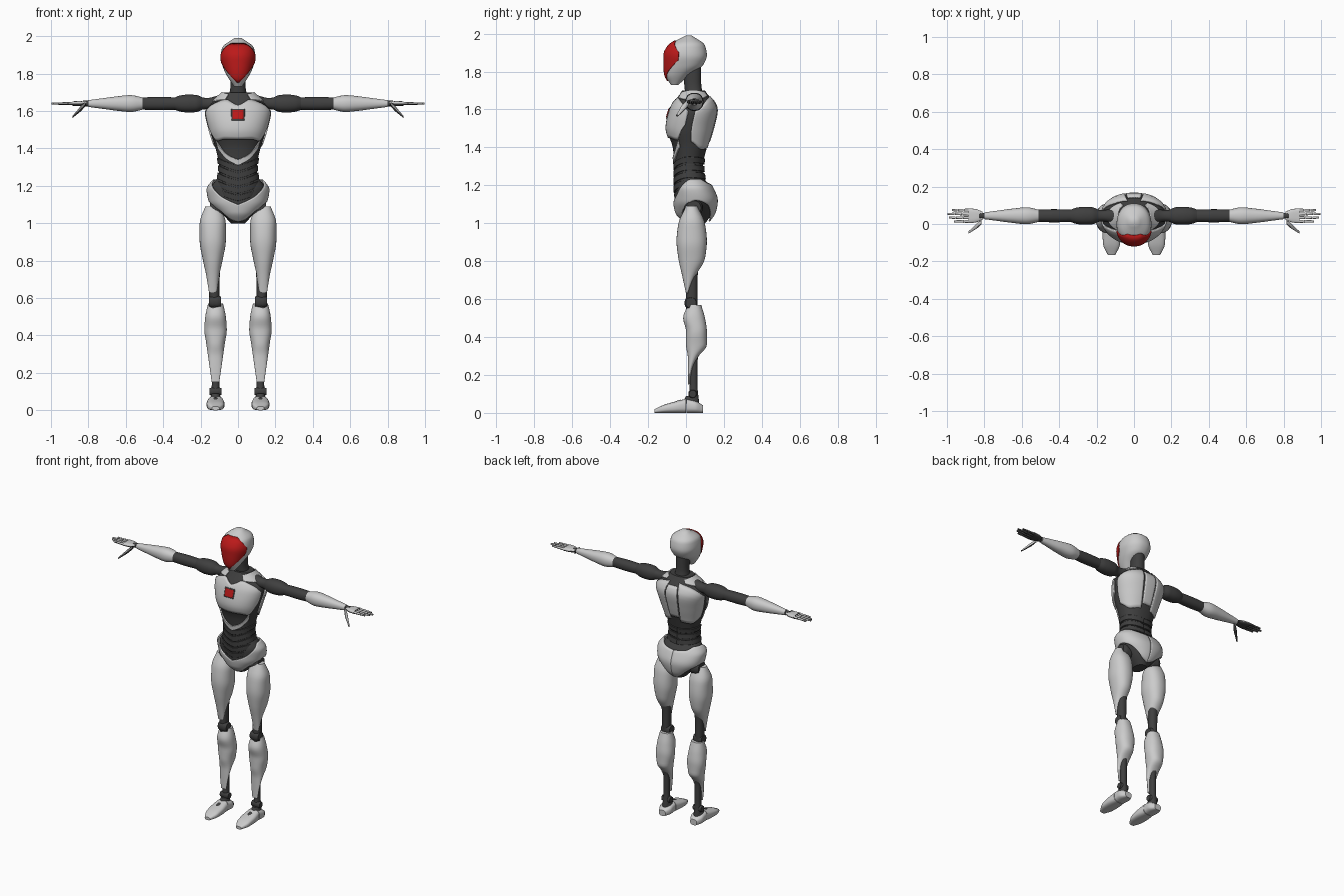
import bpy, bmesh, math

cube = bpy.data.objects.get("Cube")
if cube:
    bpy.data.objects.remove(cube, do_unlink=True)


def material(name, color):
    mat = bpy.data.materials.new(name)
    mat.use_nodes = True
    mat.diffuse_color = (*color, 1)
    mat.node_tree.nodes["Principled BSDF"].inputs["Base Color"].default_value = (*color, 1)
    return mat


WHITE = material("light grey shell", (.6, .6, .6))
DARK = material("dark grey frame", (.05, .05, .05))
RED = material("red visor", (.5, .01, .01))


def spaced(start, end, rows):
    """Give evenly spaced stations to a list of rows."""
    step = (end - start) / (len(rows) - 1)
    return [(start + step * i, *row) for i, row in enumerate(rows)]


def profile(start, end, rows, at=(0, 0), drift=(0, 0)):
    """Stations of a body; a row is a radius, two radii, or half width, near and far edge."""
    sections = []
    for row in rows:
        row = row if isinstance(row, tuple) else (row, row)
        half, near, far = row if len(row) == 3 else (row[0], -row[1], row[1])
        sections.append((-half, half, near, far))
    table = []
    for t, left, right, near, far in spaced(start, end, sections):
        u = at[0] + drift[0] * (t - start)
        v = at[1] + drift[1] * (t - start)
        table.append((t, u + left, u + right, v + near, v + far))
    return table


def sample(table, t):
    """Smooth interpolation between evenly spaced stations, without overshoot."""
    last = len(table) - 1
    place = (t - table[0][0]) / (table[last][0] - table[0][0]) * last
    k = min(max(int(place), 0), last - 1)
    f = place - k

    def slope(i, column):
        steps = [table[j + 1][column] - table[j][column] for j in (i - 1, i) if 0 <= j < last]
        if len(steps) == 1:
            return steps[0]
        before, after = steps
        return 2 * before * after / (before + after) if before * after > 0 else 0

    values = []
    for column in range(1, len(table[0])):
        a, b = table[k][column], table[k + 1][column]
        bend = (1 - f) * slope(k, column) - f * slope(k + 1, column)
        values.append(a + (b - a) * f * f * (3 - 2 * f) + f * (1 - f) * bend)
    return values


def oval_point(table, t, angle, power, grow=0):
    left, right, near, far = sample(table, t)
    s, c = math.sin(angle), math.cos(angle)
    u = (left + right) / 2 + ((right - left) / 2 + grow) * math.copysign(abs(s) ** power, s)
    v = (near + far) / 2 - ((far - near) / 2 + grow) * math.copysign(abs(c) ** power, c)
    return u, v


def finish(name, bm, materials, rule=None):
    bmesh.ops.recalc_face_normals(bm, faces=bm.faces)
    if rule:
        for face in bm.faces:
            face.material_index = rule(face)
    mesh = bpy.data.meshes.new(name)
    bm.to_mesh(mesh)
    bm.free()
    for mat in materials:
        mesh.materials.append(mat)
    ob = bpy.data.objects.new(name, mesh)
    bpy.context.collection.objects.link(ob)
    bpy.ops.object.select_all(action='DESELECT')
    ob.select_set(True)
    bpy.context.view_layer.objects.active = ob
    bpy.ops.object.shade_smooth_by_angle(angle=math.radians(40))
    return ob


def loft(name, materials, table, axis='z', side=1, power=.9, segments=32, rule=None):
    """Closed body through the oval stations of a profile."""
    bm = bmesh.new()
    rings = []
    count = (len(table) - 1) * 5
    for i in range(count + 1):
        t = table[0][0] + (table[-1][0] - table[0][0]) * i / count
        ring = []
        for j in range(segments):
            u, v = oval_point(table, t, math.tau * j / segments, power)
            x, y, z = {'z': (u, v, t), 'x': (t, u, v), 'y': (u, t, v)}[axis]
            ring.append(bm.verts.new((x * side, y, z)))
        rings.append(ring)
    for lower, upper in zip(rings, rings[1:]):
        for j in range(segments):
            n = (j + 1) % segments
            bm.faces.new((lower[j], lower[n], upper[n], upper[j]))
    bm.faces.new(rings[0])
    bm.faces.new(rings[-1])
    finish(name, bm, materials, rule)


def plate(name, mat, table, start, end, edges, side=0, grow=.004):
    """Thin shell over a body between two angles from the front; edges are low and high z."""
    outline = spaced(start, end, edges)
    first = start if side else -end
    columns = []
    count = max(6, int((end - first) / 4))
    for i in range(count + 1):
        angle = first + (end - first) * i / count
        low, high = sample(outline, angle if side else abs(angle))
        column = []
        for j in range(13):
            z = low + (high - low) * j / 12
            x, y = oval_point(table, z, math.radians(angle), .9, grow)
            column.append((x * (side or 1), y, z))
        columns.append(column)
    bm = bmesh.new()
    columns = [[bm.verts.new(point) for point in column] for column in columns]
    for a, b in zip(columns, columns[1:]):
        for j in range(12):
            bm.faces.new((a[j], b[j], b[j + 1], a[j + 1]))
    ob = finish(name, bm, [mat])
    thickness = ob.modifiers.new("thickness", 'SOLIDIFY')
    thickness.thickness = .008
    thickness.offset = 0


# Head, visor and neck
head = profile(1.73, 1.99, [(.02, -.08, -.04), (.055, -.11, .02), (.08, -.115, .09),
                            (.093, -.115, .11), (.085, -.09, .1), (.02, 0, .03)])
loft("head_shell", [WHITE], head, segments=48)
plate("visor", RED, head, 0, 74, [(1.75, 1.96), (1.77, 1.96), (1.81, 1.94), (1.86, 1.9)],
      grow=.001)
loft("neck", [DARK], profile(1.64, 1.84, [(.06, 0, .1), (.04, -.01, .08), (.04, -.02, .08)]))

# Torso
torso = profile(1.1, 1.7, [(.09, -.05, .09), (.11, -.06, .1), (.1, -.06, .09), (.12, -.07, .11),
                           (.15, -.1, .14), (.17, -.08, .16), (.08, -.02, .1)])
loft("torso_frame", [DARK], torso, segments=48)
plate("chest_plate", WHITE, torso, 0, 80,
      [(1.45, 1.63), (1.45, 1.66), (1.44, 1.64), (1.52, 1.59)])
plate("rib_plate", WHITE, torso, 0, 58, [(1.31, 1.34), (1.34, 1.37), (1.4, 1.44)])
plate("spine_plate", WHITE, torso, 168, 192, [(1.43, 1.65), (1.43, 1.65)], side=1)
for i in range(5):
    z = 1.12 + i * .04
    plate(f"waist_band_{i + 1}", DARK, torso, 0, 180,
          [(z, z + .03), (z + .04, z + .07), (z + .03, z + .06)], grow=.003)

# Chest badge
for name, mat, half, grow in (("badge_frame", DARK, .03, .007), ("badge", RED, .024, .01)):
    plate(name, mat, torso, 0, half * 330, [(1.58 - half, 1.58 + half)] * 2, grow=grow)

# Pelvis
hips = [(.04, 0, .11), (.1, -.05, .15), (.15, -.06, .16), (.16, -.06, .14), (.12, -.05, .1)]
pelvis = profile(1, 1.24, hips)
loft("pelvis_frame", [DARK], profile(1, 1.24, [tuple(.93 * n for n in row) for row in hips]))
plate("pelvis_shell", WHITE, pelvis, 0, 180,
      [(1.01, 1.1), (1.02, 1.14), (1.08, 1.2), (1.12, 1.23), (1.1, 1.23), (1.03, 1.21), (1.01, 1.2)])


def white_on_top(face):
    return 0 if face.normal.z > .1 else 1


arm_line = (.044, 1.64)
leg_line = (.12, 0)
for label, side in (("left", 1), ("right", -1)):
    # Collar and back plates
    plate(f"{label}_collar_plate", WHITE, torso, 30, 145,
          [(1.66, 1.69), (1.65, 1.7), (1.67, 1.69)], side)
    plate(f"{label}_back_plate", WHITE, torso, 93, 165,
          [(1.43, 1.59), (1.39, 1.65), (1.4, 1.67)], side)

    # Arm
    for part, mat, start, end, radii in (
            ("shoulder", DARK, .1, .23, [.045, .03, .04]),
            ("deltoid", DARK, .185, .345, [.03, .046, .048, .044, .03]),
            ("upper_arm", DARK, .33, .53, [.033, .035, .032]),
            ("forearm", WHITE, .5, .8, [.03, .045, .038, .028, .018]),
            ("wrist", DARK, .79, .83, [.015, .015])):
        loft(f"{label}_{part}", [mat], profile(start, end, radii, arm_line), 'x', side)

    # Hand
    loft(f"{label}_palm", [WHITE, DARK],
         profile(.81, .885, [(.022, .01), (.036, .013), (.04, .012)], arm_line),
         'x', side, .7, rule=white_on_top)
    for i, tip in enumerate((.965, .99, 1, .975)):
        length = (tip - .88) / 3
        for k in range(3):
            start = .88 + length * k
            radius = .0085 - k * .001
            loft(f"{label}_finger_{i + 1}_{k + 1}", [WHITE, DARK],
                 profile(start, start + length * .95, [radius, radius * .85],
                         (.014 + i * .02, arm_line[1])),
                 'x', side, segments=12, rule=white_on_top)
    loft(f"{label}_thumb", [WHITE, DARK],
         profile(.815, .885, [.01, .014, .01, .006], (.01, 1.638), (-.8, -1)),
         'x', side, segments=12, rule=white_on_top)

    # Joints of the leg
    for part, start, end, centre, radius in (("hip", .07, .15, (.04, 1.08), .048),
                                             ("knee", .09, .155, (.026, .58), .034),
                                             ("ankle", .088, .152, (.035, .1), .023)):
        loft(f"{label}_{part}_joint", [DARK],
             profile(start, end, [radius * .8, radius, radius, radius * .8], centre), 'x', side)

    # Thigh and shin
    loft(f"{label}_thigh", [WHITE],
         profile(.63, 1.09, [(.02, 0, .01), (.035, -.02, .05), (.055, -.04, .1), (.07, -.05, .11),
                             (.07, -.04, .1), (.04, 0, .06)], (.135, 0)), side=side)
    loft(f"{label}_thigh_frame", [DARK],
         profile(.5, .84, [(.025, 0, .06), (.028, 0, .06), (.035, 0, .07)], (.127, 0)), side=side)
    loft(f"{label}_shin", [WHITE],
         profile(.15, .57, [(.02, .01, .02), (.03, .01, .03), (.04, .01, .06), (.05, 0, .11),
                            (.06, 0, .11), (.055, -.015, .1), (.04, .01, .08)], leg_line), side=side)
    loft(f"{label}_calf_frame", [DARK],
         profile(.05, .36, [(.025, .01, .07), (.02, .02, .06), (.02, .02, .06), (.03, .02, .08)],
                 leg_line), side=side)

    # Foot
    loft(f"{label}_ankle_collar", [DARK],
         profile(.05, .09, [(.035, -.02, .07), (.02, 0, .06)], leg_line), side=side)
    for part, mat, start, end, rows in (
            ("toe_shell", WHITE, -.165, 0, [(.02, 0, .02), (.045, 0, .045), (.048, 0, .06), (.043, 0, .075)]),
            ("heel_shell", WHITE, .003, .09, [(.043, 0, .075), (.045, 0, .065), (.025, 0, .04)]),
            ("instep_inset", DARK, -.07, -.03, [(.008, .04, .055), (.016, .04, .063), (.012, .05, .07)])):
        loft(f"{label}_{part}", [mat], profile(start, end, rows, leg_line), 'y', side, .7)
